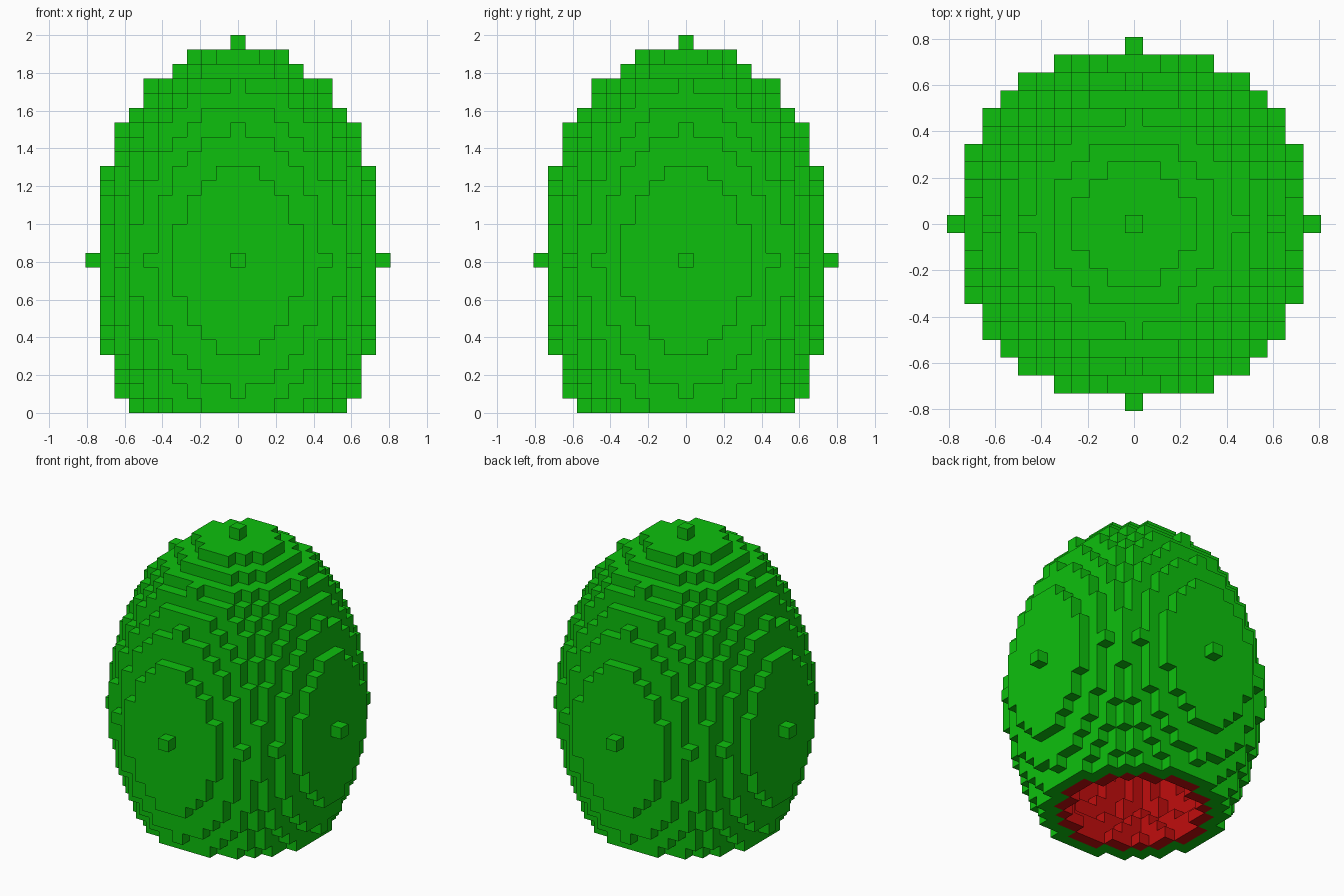
import bpy
import bmesh
from mathutils import Vector

if "Cube" in bpy.data.objects:
    bpy.data.objects.remove(bpy.data.objects["Cube"])

VOXEL = 2 / 26      # edge length of one cube
BELOW, ABOVE = 10, 15   # layers under and over the widest layer


def ellipsoid(radius, height):
    """Cells inside a tall ellipsoid, cut off flat at the bottom."""
    return {(x, y, z)
            for x in range(-10, 11)
            for y in range(-10, 11)
            for z in range(-BELOW, ABOVE + 1)
            if (x * x + y * y) / radius ** 2 + z * z / height ** 2 <= 1 + 1e-9}


def make_material(name, rgb):
    mat = bpy.data.materials.new(name)
    mat.diffuse_color = (*rgb, 1)
    mat.use_nodes = True
    mat.node_tree.nodes["Principled BSDF"].inputs["Base Color"].default_value = mat.diffuse_color
    return mat


def voxel_object(name, cells, filled, mat):
    """Mesh of every cell side that does not touch another filled cell."""
    bm = bmesh.new()
    corners = {}

    def corner(p):
        key = tuple(round(2 * c) for c in p)
        if key not in corners:
            corners[key] = bm.verts.new((p + Vector((0, 0, BELOW + 0.5))) * VOXEL)
        return corners[key]

    for cell in sorted(cells):
        for axis in range(3):
            for sign in (-1, 1):
                n = Vector((0, 0, 0))
                n[axis] = sign
                if tuple(int(c + d) for c, d in zip(cell, n)) in filled:
                    continue
                u = Vector((0, 0, 0))
                u[(axis + 1) % 3] = 0.5
                v = n.cross(u)
                mid = Vector(cell) + n * 0.5
                bm.faces.new([corner(mid + a * u + b * v)
                              for a, b in ((-1, -1), (1, -1), (1, 1), (-1, 1))])
    mesh = bpy.data.meshes.new(name)
    bm.to_mesh(mesh)
    bm.free()
    mesh.materials.append(mat)
    obj = bpy.data.objects.new(name, mesh)
    bpy.context.collection.objects.link(obj)
    return obj


# Nested one-cube-thick layers around a hollow, open at the bottom
outer = ellipsoid(10, 15)
inner = ellipsoid(9, 14)
hollow = ellipsoid(8, 13)
filled = outer - hollow

voxel_object("outer_shell", outer - inner, filled,
             make_material("bright green", (0.004, 0.53, 0.004)))
voxel_object("inner_lining", inner - hollow, filled,
             make_material("bright red", (0.53, 0.004, 0.004)))
